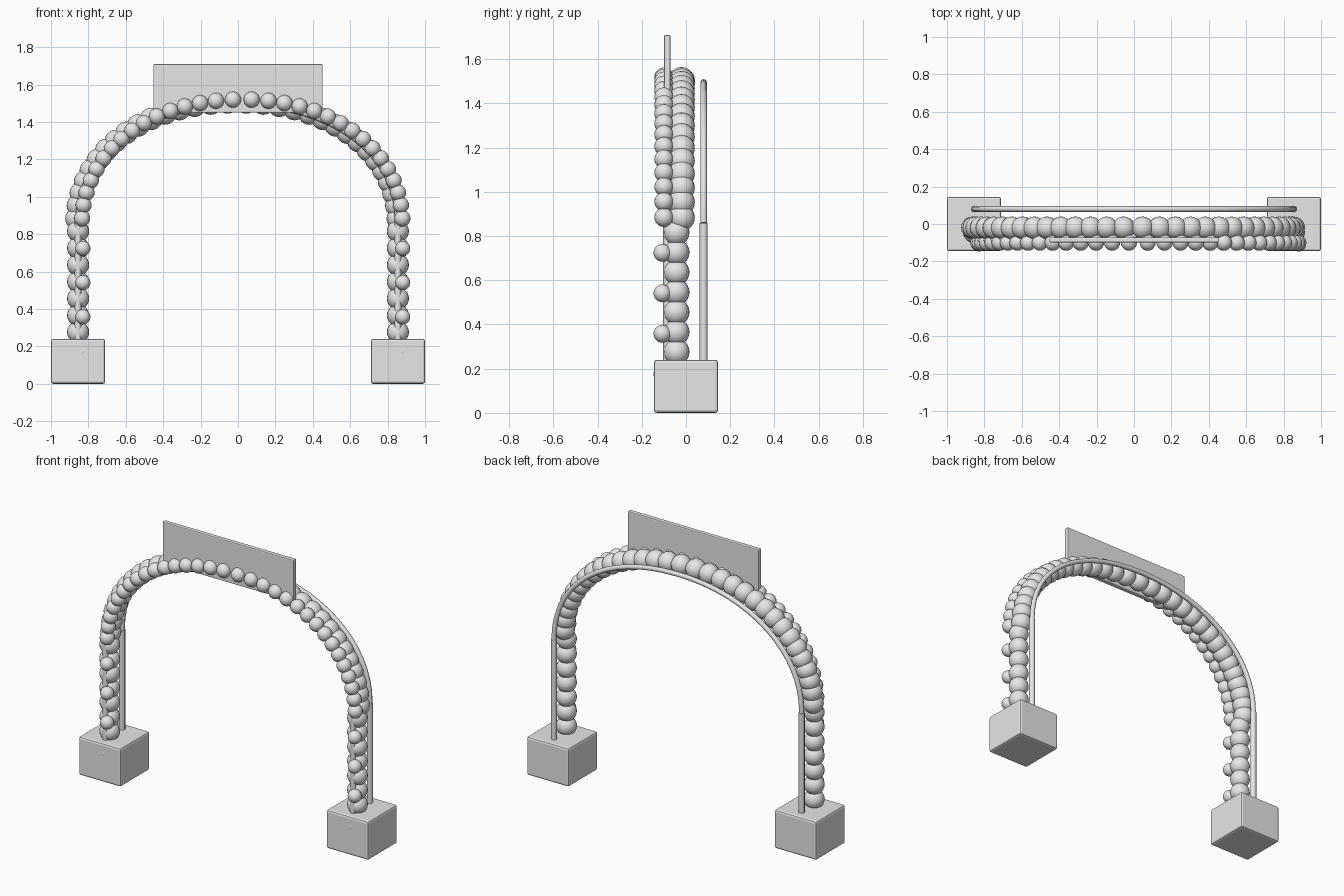
import bpy, bmesh, math
from mathutils import Matrix, Vector

if "Cube" in bpy.data.objects:
    bpy.data.objects.remove(bpy.data.objects["Cube"], do_unlink=True)

GREY = (0.8, 0.8, 0.8, 1)
grey = bpy.data.materials.new("plain_grey")
grey.use_nodes = True
grey.diffuse_color = GREY
grey.node_tree.nodes["Principled BSDF"].inputs["Base Color"].default_value = GREY


def add_object(name, bm, smooth=True):
    mesh = bpy.data.meshes.new(name)
    bm.to_mesh(mesh)
    bm.free()
    mesh.materials.append(grey)
    for p in mesh.polygons:
        p.use_smooth = smooth
    ob = bpy.data.objects.new(name, mesh)
    bpy.context.collection.objects.link(ob)
    return ob


def box(name, center, size, bevel):
    bm = bmesh.new()
    bmesh.ops.create_cube(bm, size=1, matrix=Matrix.Translation(center) @ Matrix.Diagonal((*size, 1)))
    bmesh.ops.bevel(bm, geom=bm.edges[:], offset=bevel, segments=2, profile=0.5, affect='EDGES')
    return add_object(name, bm, smooth=False)


def balls(name, centers, radius):
    bm = bmesh.new()
    for c in centers:
        bmesh.ops.create_uvsphere(bm, u_segments=20, v_segments=12, radius=radius,
                                  matrix=Matrix.Translation(c))
    return add_object(name, bm)


def arch_point(angle, y, half_width, base, top, shift=0.0):
    # slightly squared half ellipse
    c, s = math.cos(angle), max(math.sin(angle), 0)
    k = 0.943
    x = math.copysign(abs(c) ** k, c) * half_width
    return Vector((x + shift, y, base + (top - base) * s ** k))


def tube(name, points, radius):
    curve = bpy.data.curves.new(name, 'CURVE')
    curve.dimensions = '3D'
    curve.bevel_depth = radius
    curve.bevel_resolution = 2
    curve.use_fill_caps = True
    spline = curve.splines.new('POLY')
    spline.points.add(len(points) - 1)
    for p, co in zip(spline.points, points):
        p.co = (*co, 1)
    curve.materials.append(grey)
    ob = bpy.data.objects.new(name, curve)
    bpy.context.collection.objects.link(ob)


# Base blocks
for side, sx in (("left", 1), ("right", -1)):
    box(side + "_base", (sx * 0.855, 0, 0.12), (0.29, 0.29, 0.24), 0.012)

# Sign board
box("sign_board", (0, -0.085, 1.58), (0.905, 0.028, 0.26), 0.006)

# Front and back support frames
for name, y in (("front", -0.085), ("back", 0.08)):
    tube(name + "_frame_arch",
         [arch_point(i * math.pi / 32, y, 0.855, 0.86, 1.495) for i in range(33)], 0.015)
    for side, sx in (("left", 1), ("right", -1)):
        tube(f"{name}_{side}_pole", [(sx * 0.855, y, 0.1), (sx * 0.855, y, 0.86)], 0.018)

# Balloon rows along the arch
COUNT = 32
angles = [(i + 0.5) * math.pi / COUNT for i in range(COUNT)]
balls("large_balloon_arch", [arch_point(a, -0.02, 0.86, 0.845, 1.505, -0.005) for a in angles], 0.06)
balls("small_balloon_arch", [arch_point(a, -0.1, 0.857, 0.845, 1.52, 0.023) for a in angles], 0.043)

# Balloon columns on the legs
for side, sx in (("left", 1), ("right", -1)):
    balls(side + "_large_balloon_column",
          [(sx * 0.855, -0.043, 0.276 + 0.09 * i) for i in range(7)], 0.059)
    balls(side + "_small_balloon_column",
          [(sx * 0.855 + 0.026, -0.107, 0.175 + 0.183 * i) for i in range(4)], 0.04)
